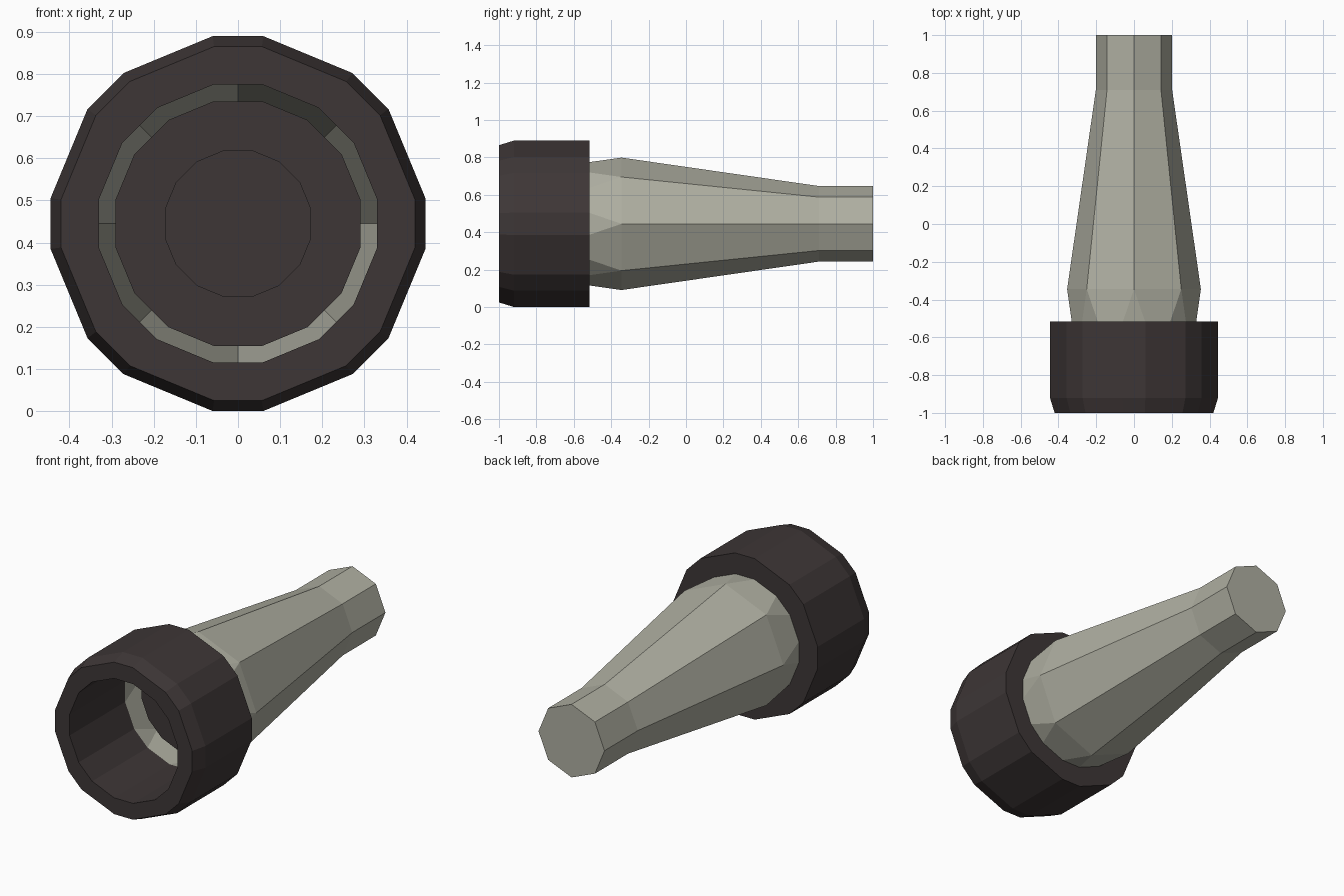
import bpy, bmesh
from math import sin, cos, radians

cube = bpy.data.objects.get("Cube")
if cube:
    bpy.data.objects.remove(cube)

CENTRE_Z = 0.445


def material(name, rgb):
    m = bpy.data.materials.new(name)
    m.use_nodes = True
    colour = (*rgb, 1)
    m.diffuse_color = colour
    m.node_tree.nodes["Principled BSDF"].inputs["Base Color"].default_value = colour
    return m


dark = material("dark rubber", (0.047, 0.037, 0.037))
grey = material("warm grey", (0.43, 0.43, 0.36))


def loop(bm, y, r, half=None):
    """Octagon around y, or 16 sides when each corner is split by +-half degrees."""
    offsets = (0,) if half is None else (-half, half)
    angles = [radians(45 * k + o) for k in range(8) for o in offsets]
    return [bm.verts.new((r * sin(a), y, CENTRE_Z + r * cos(a))) for a in angles]


def bridge(bm, a, b):
    n = len(a)
    for i in range(n):
        j = (i + 1) % n
        bm.faces.new((a[i], a[j], b[j], b[i]))


def finish(bm, name, mat):
    bmesh.ops.recalc_face_normals(bm, faces=bm.faces)
    mesh = bpy.data.meshes.new(name)
    bm.to_mesh(mesh)
    bm.free()
    mesh.materials.append(mat)
    ob = bpy.data.objects.new(name, mesh)
    bpy.context.collection.objects.link(ob)
    return ob


# Head collar: thick tube with a chamfered front rim
bm = bmesh.new()
rings = [loop(bm, y, r, h) for y, r, h in (
    (-1, 0.424, 7.7), (-0.92, 0.449, 7.7), (-0.515, 0.449, 7.7),
    (-0.515, 0.335, 10), (-1, 0.335, 10))]
for k in range(len(rings)):
    bridge(bm, rings[k], rings[(k + 1) % len(rings)])
finish(bm, "head_collar", dark)

# Handle: tapered octagon, its open front blending into sixteen sides
bm = bmesh.new()
mouth = loop(bm, -0.515, 0.335, 10)
shoulder = loop(bm, -0.345, 0.354)
neck = loop(bm, 0.71, 0.202)
tail = loop(bm, 1, 0.202)
for k in range(8):
    n = (k + 1) % 8
    bm.faces.new((mouth[2 * k], mouth[2 * k + 1], shoulder[k]))
    bm.faces.new((mouth[2 * k + 1], mouth[2 * n], shoulder[n], shoulder[k]))
bridge(bm, shoulder, neck)
bridge(bm, neck, tail)
bm.faces.new(tail)
finish(bm, "handle", grey)

# Inner plate: dark disc with a shallow round recess
bm = bmesh.new()
rings = [loop(bm, y, r, 11.25) for y, r in (
    (-0.4, 0.296), (-0.43, 0.296), (-0.43, 0.176), (-0.41, 0.176))]
for a, b in zip(rings, rings[1:]):
    bridge(bm, a, b)
bm.faces.new(rings[0])
bm.faces.new(rings[-1])
finish(bm, "inner_plate", dark)
